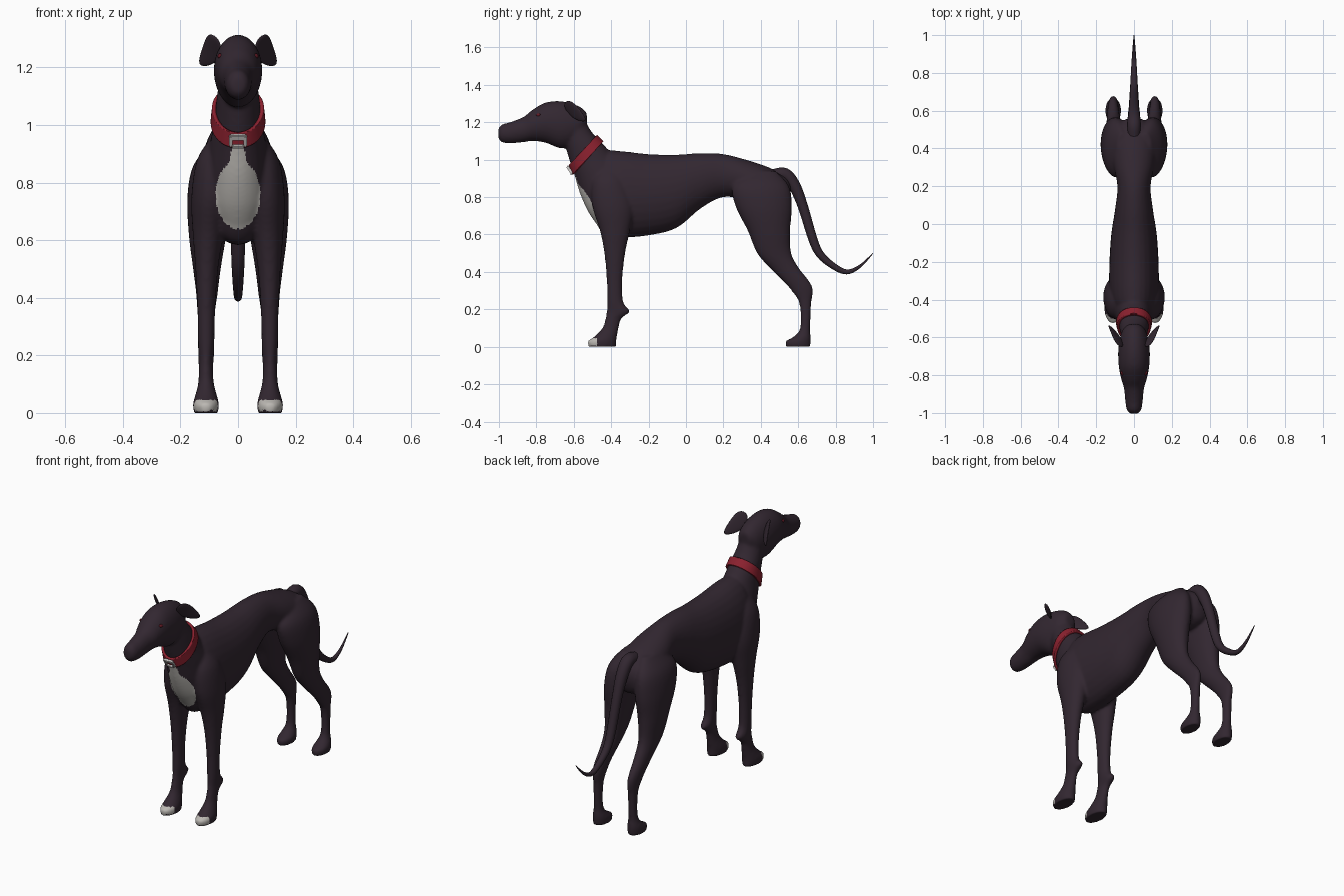
import bpy, bmesh, math
from mathutils import Vector

if "Cube" in bpy.data.objects:
    bpy.data.objects.remove(bpy.data.objects["Cube"])


def material(name, rgb):
    m = bpy.data.materials.new(name)
    m.use_nodes = True
    m.diffuse_color = (*rgb, 1)
    bsdf = next(n for n in m.node_tree.nodes if n.type == "BSDF_PRINCIPLED")
    bsdf.inputs["Base Color"].default_value = (*rgb, 1)
    bsdf.inputs["Roughness"].default_value = 0.7
    return m


coat = material("dark coat", (0.032, 0.02, 0.03))
white = material("white fur", (0.5, 0.48, 0.45))
red = material("red collar", (0.26, 0.015, 0.028))
metal = material("pale buckle", (0.68, 0.66, 0.64))
eye_red = material("dark red eye", (0.12, 0.01, 0.018))


def new_object(name, mesh, *mats):
    ob = bpy.data.objects.new(name, mesh)
    bpy.context.collection.objects.link(ob)
    for m in mats:
        mesh.materials.append(m)
    return ob


def bm_object(name, bm, *mats):
    mesh = bpy.data.meshes.new(name)
    bmesh.ops.recalc_face_normals(bm, faces=bm.faces[:])
    bm.to_mesh(mesh)
    bm.free()
    return new_object(name, mesh, *mats)


def bake(ob):
    """Apply all modifiers (or convert a curve) to plain mesh data."""
    bpy.context.view_layer.update()
    deps = bpy.context.evaluated_depsgraph_get()
    mesh = bpy.data.meshes.new_from_object(ob.evaluated_get(deps))
    ob.modifiers.clear()
    ob.data = mesh
    return ob


def smooth(ob):
    for p in ob.data.polygons:
        p.use_smooth = True


def resample(rows, steps=5):
    """Smooth spline through the rows of numbers."""
    out = []
    for i in range(len(rows) - 1):
        a, b = rows[max(i - 1, 0)], rows[i]
        c, d = rows[i + 1], rows[min(i + 2, len(rows) - 1)]
        for k in range(steps):
            t = k / steps
            out.append([q + t / 2 * (r - p + t * (2*p - 5*q + 4*r - s + t * (3*q - p - 3*r + s)))
                        for p, q, r, s in zip(a, b, c, d)])
    return out + [list(rows[-1])]


def loft(bm, rows, place, sides=28):
    """Skin elliptical rings; each row is position, low, high, low, high."""
    rings = []
    for pos, a0, a1, b0, b1 in resample(rows):
        ring = []
        for i in range(sides):
            t = math.tau * i / sides
            a = (a0 + a1) / 2 + (a1 - a0) / 2 * math.cos(t)
            b = (b0 + b1) / 2 + (b1 - b0) / 2 * math.sin(t)
            ring.append(bm.verts.new(place(pos, a, b)))
        rings.append(ring)
    for lower, upper in zip(rings, rings[1:]):
        for i in range(sides):
            j = (i + 1) % sides
            bm.faces.new((lower[i], lower[j], upper[j], upper[i]))
    bm.faces.new(rings[0])
    bm.faces.new(rings[-1])


def centred(rows):
    return [(p, lo, hi, -w, w) for p, lo, hi, w in rows]


# Side profiles: y, bottom, top, half width
torso = [(-.50, .70, .95, .06), (-.44, .60, 1.04, .11), (-.36, .583, 1.047, .13),
         (-.2, .595, 1.03, .13), (-.05, .635, 1.027, .12), (.08, .74, 1.035, .10),
         (.2, .80, 1.03, .088), (.32, .78, 1.0, .11), (.44, .72, .96, .12),
         (.53, .74, .91, .08), (.56, .80, .87, .03)]
head = [(-.53, 1.18, 1.25, .03), (-.57, 1.10, 1.285, .065), (-.66, 1.06, 1.312, .083),
        (-.75, 1.09, 1.306, .081), (-.82, 1.10, 1.267, .068), (-.87, 1.093, 1.228, .053),
        (-.94, 1.087, 1.201, .046), (-.985, 1.093, 1.188, .038), (-1.004, 1.115, 1.165, .02)]
# Upright profiles: z, front, back, half width
neck = [(1.25, -.72, -.56, .06), (1.15, -.665, -.505, .067), (1.08, -.647, -.44, .076),
        (1.0, -.624, -.37, .085), (.92, -.597, -.3, .10), (.82, -.567, -.28, .105),
        (.72, -.522, -.28, .10), (.63, -.46, -.28, .07)]
# Leg profiles: z, front, back, inner, outer
front_leg = [(.96, -.45, -.37, .05, .09), (.88, -.50, -.32, .03, .142), (.75, -.50, -.28, .03, .162),
             (.62, -.46, -.30, .05, .157), (.5, -.437, -.325, .069, .148),
             (.36, -.424, -.34, .079, .141), (.24, -.422, -.335, .082, .139),
             (.19, -.424, -.3, .084, .138), (.15, -.431, -.345, .087, .136),
             (.10, -.447, -.36, .083, .139), (.05, -.495, -.37, .07, .152),
             (.03, -.525, -.372, .066, .157), (-.004, -.52, -.373, .07, .152)]
hind_leg = [(.94, .34, .48, .03, .09), (.86, .25, .55, .02, .155), (.75, .265, .567, .02, .176),
            (.62, .33, .557, .04, .171), (.5, .38, .563, .06, .156), (.42, .45, .605, .07, .146),
            (.35, .52, .66, .08, .141), (.30, .563, .68, .083, .137), (.23, .606, .67, .086, .133),
            (.1, .61, .664, .086, .134), (.05, .57, .667, .073, .147),
            (.03, .533, .667, .068, .152), (-.004, .535, .664, .072, .148)]

# Body: lofted parts fused into one skin
bm = bmesh.new()
for rows in (torso, head):
    loft(bm, centred(rows), lambda y, z, x: (x, y, z))
loft(bm, centred(neck), lambda z, y, x: (x, y, z))
for side in (1, -1):
    for rows in (front_leg, hind_leg):
        loft(bm, rows, lambda z, y, x: (side * x, y, z))
body = bm_object("body", bm)
fuse = body.modifiers.new("fuse", "REMESH")
fuse.mode = "VOXEL"
fuse.voxel_size = 0.008
relax = body.modifiers.new("relax", "SMOOTH")
relax.factor = 0.5
relax.iterations = 8
bake(body)
body.data.materials.clear()
for m in (coat, white):
    body.data.materials.append(m)
for v in body.data.vertices:
    v.co.z = max(v.co.z, 0)

# White chest patch and front toes
patch = [(.64, .02), (.66, .045), (.70, .07), (.77, .08), (.83, .065), (.87, .03), (.95, .015)]


def patch_width(z):
    for (z0, w0), (z1, w1) in zip(patch, patch[1:]):
        if z0 <= z <= z1:
            return w0 + (w1 - w0) * (z - z0) / (z1 - z0)
    return 0


for p in body.data.polygons:
    x, y, z = p.center
    chest = y < -.42 and p.normal.y < 0 and abs(x) < patch_width(z)
    toes = y < -.475 and .008 < z < .045
    p.material_index = int(chest or toes)
smooth(body)

# Collar: a slice of the neck skin, pushed outward
centre, axis = Vector((0, -.535, 1.03)), Vector((0, -.75, .66)).normalized()
bm = bmesh.new()
bm.from_mesh(body.data)
for direction in (axis, -axis):
    bmesh.ops.bisect_plane(bm, geom=bm.verts[:] + bm.edges[:] + bm.faces[:],
                           plane_co=centre + direction * .024, plane_no=direction, clear_outer=True)
for f in bm.faces:
    f.material_index = 0
collar = bm_object("collar", bm, red)
thick = collar.modifiers.new("thick", "SOLIDIFY")
thick.thickness = 0.013
thick.offset = 1
bake(collar)
smooth(collar)


def box(name, location, size, tilt, mat):
    bm = bmesh.new()
    bmesh.ops.create_cube(bm, size=1)
    bmesh.ops.scale(bm, vec=size, verts=bm.verts)
    bmesh.ops.bevel(bm, geom=bm.edges[:], offset=.003, segments=2, affect="EDGES")
    ob = bm_object(name, bm, mat)
    ob.location = location
    ob.rotation_euler.x = tilt
    return ob


# Buckle frame around a red strap slot
for x in (-.025, .025):
    box("buckle_side", (x, -.622, .945), (.012, .014, .045), .6, metal)
box("buckle_top", (0, -.629, .957), (.058, .014, .022), .6, metal)
box("buckle_bottom", (0, -.612, .925), (.04, .014, .012), .6, metal)

# Ears: folded leaves
leaf = [(.05, -.63, 1.235), (.06, -.665, 1.30), (.105, -.625, 1.33),
        (.125, -.565, 1.275), (.15, -.515, 1.195), (.09, -.575, 1.205)]
for label, side in (("left", 1), ("right", -1)):
    bm = bmesh.new()
    v = [bm.verts.new((side * x, y, z)) for x, y, z in leaf]
    bm.faces.new((v[0], v[1], v[2], v[3]))
    bm.faces.new((v[0], v[3], v[4], v[5]))
    ear = bm_object(label + "_ear", bm, coat)
    thick = ear.modifiers.new("thick", "SOLIDIFY")
    thick.thickness = 0.014
    thick.offset = 0
    ear.modifiers.new("round", "SUBSURF").levels = 2
    bake(ear)
    smooth(ear)

    # Eyes: flattened beads set on the head
    hit, spot, normal, _ = body.ray_cast(Vector((side, -.79, 1.24)), Vector((-side, 0, 0)))
    bm = bmesh.new()
    bmesh.ops.create_uvsphere(bm, u_segments=16, v_segments=10, radius=.012)
    bmesh.ops.scale(bm, vec=(1, .7, .5), verts=bm.verts)
    eye = bm_object(label + "_eye", bm, eye_red)
    eye.location = spot
    eye.rotation_euler = normal.to_track_quat("Z", "Y").to_euler()
    smooth(eye)

# Tail: tapered tube
tail_path = [(.47, .915, .035), (.53, .92, .035), (.58, .86, .032), (.625, .75, .027),
             (.68, .57, .024), (.72, .49, .021), (.79, .43, .017), (.86, .40, .013),
             (.93, .43, .008), (1, .5, .002)]
curve = bpy.data.curves.new("tail", "CURVE")
curve.dimensions = "3D"
curve.bevel_depth = 1
curve.bevel_resolution = 4
curve.use_fill_caps = True
points = resample(tail_path)
spline = curve.splines.new("POLY")
spline.points.add(len(points) - 1)
for point, (y, z, r) in zip(spline.points, points):
    point.co = (0, y, z, 1)
    point.radius = r
tube = new_object("tail_path", curve, coat)
bpy.context.view_layer.update()
mesh = bpy.data.meshes.new_from_object(tube.evaluated_get(bpy.context.evaluated_depsgraph_get()))
bpy.data.objects.remove(tube)
mesh.materials.clear()
tail = new_object("tail", mesh, coat)
smooth(tail)
